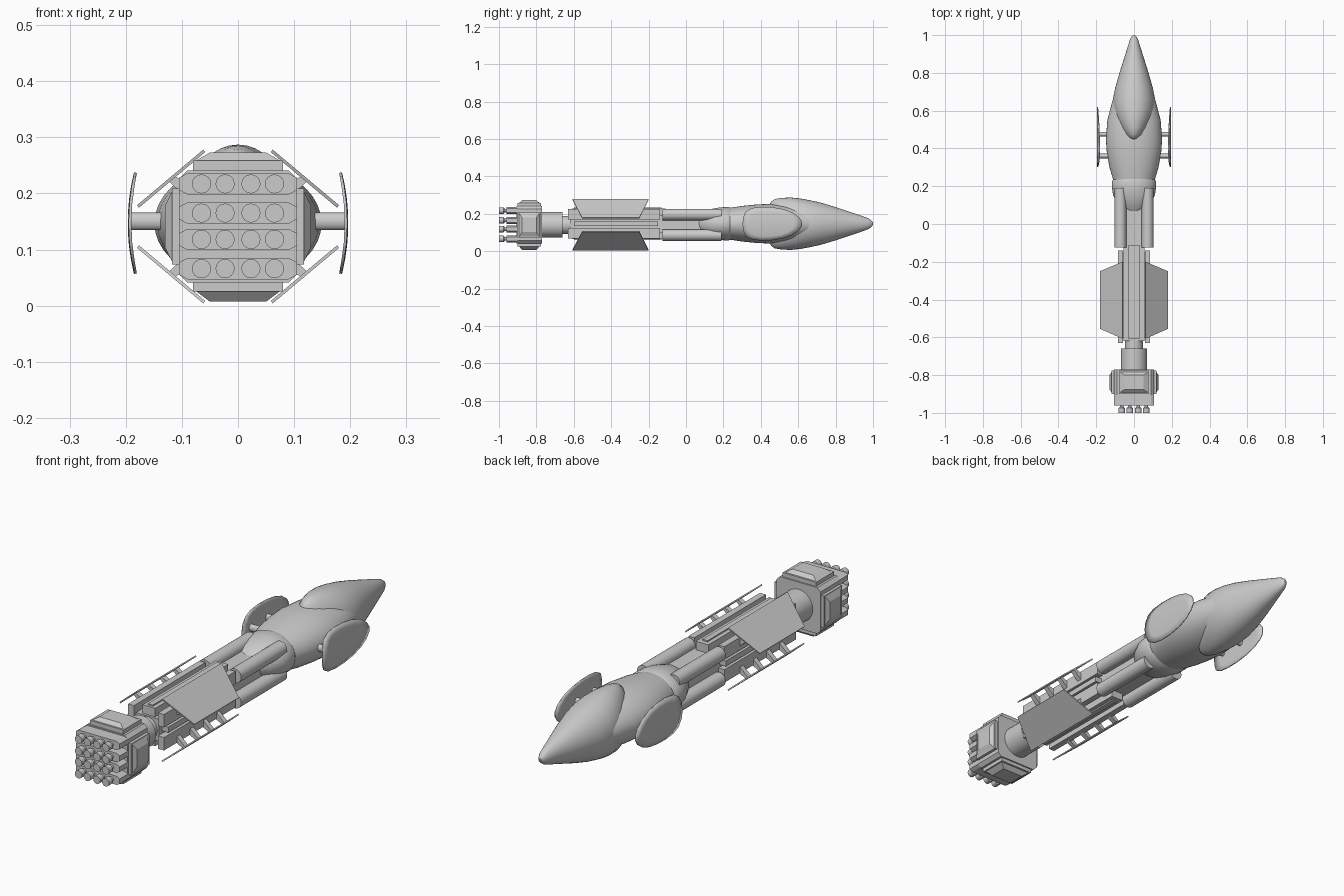
import bpy, bmesh, math
from mathutils import Matrix, Vector

if "Cube" in bpy.data.objects:
    bpy.data.objects.remove(bpy.data.objects["Cube"])

grey = bpy.data.materials.new("hull grey")
grey.use_nodes = True
tone = (0.6, 0.6, 0.6, 1)
grey.diffuse_color = tone
grey.node_tree.nodes["Principled BSDF"].inputs["Base Color"].default_value = tone

ZC = 0.147   # ship axis height
ZE = 0.141   # engine axis height
SIDES = (-1, 1)


def finish(name, bm, smooth=False):
    bmesh.ops.recalc_face_normals(bm, faces=bm.faces)
    mesh = bpy.data.meshes.new(name)
    bm.to_mesh(mesh)
    bm.free()
    mesh.materials.append(grey)
    obj = bpy.data.objects.new(name, mesh)
    bpy.context.collection.objects.link(obj)
    if smooth:
        bpy.ops.object.select_all(action='DESELECT')
        obj.select_set(True)
        bpy.context.view_layer.objects.active = obj
        bpy.ops.object.shade_smooth_by_angle(angle=math.radians(35))
    return obj


def loft(name, rings, x=0, z=ZC, segs=40):
    """Elliptical rings (y, half width, half height) skinned along y."""
    bm = bmesh.new()
    loops = []
    for y, rx, rz in rings:
        loops.append([bm.verts.new((x + rx * math.cos(a), y, z + rz * math.sin(a)))
                      for a in (math.tau * i / segs for i in range(segs))])
    for a, b in zip(loops, loops[1:]):
        for i in range(segs):
            j = (i + 1) % segs
            bm.faces.new((a[i], a[j], b[j], b[i]))
    bm.faces.new(loops[0])
    bm.faces.new(loops[-1])
    return finish(name, bm, True)


def tube(name, x, z, y0, y1, r, segs=24):
    return loft(name, [(y0, r, r), (y1, r, r)], x, z, segs)


def box(name, x, y, z):
    """Box from (min, max) pairs."""
    bm = bmesh.new()
    bmesh.ops.create_cube(bm, size=1)
    for v in bm.verts:
        v.co = [p[0] if c < 0 else p[1] for c, p in zip(v.co, (x, y, z))]
    return finish(name, bm)


def prism(name, points, offset):
    """Flat polygon pushed along an offset."""
    bm = bmesh.new()
    face = bm.faces.new([bm.verts.new(p) for p in points])
    ext = bmesh.ops.extrude_face_region(bm, geom=[face])
    bmesh.ops.translate(bm, vec=offset,
                        verts=[g for g in ext["geom"] if isinstance(g, bmesh.types.BMVert)])
    return finish(name, bm)


def armour(name, angle, half_width, base, mid, top):
    """Stepped plate with bevelled cap, turned about the engine axis."""
    bm = bmesh.new()
    steps = [(base, half_width, 0.062), (mid, half_width, 0.062),
             (mid, half_width - 0.006, 0.054), (top, half_width - 0.03, 0.038)]
    loops = [[bm.verts.new((sx * w, -0.838 + sy * d, h))
              for sx, sy in ((-1, -1), (1, -1), (1, 1), (-1, 1))] for h, w, d in steps]
    for a, b in zip(loops, loops[1:]):
        for i in range(4):
            bm.faces.new((a[i], a[i - 1], b[i - 1], b[i]))
    bm.faces.new(loops[-1])
    bm.faces.new(loops[0])
    bm.transform(Matrix.Translation((0, 0, ZE)) @ Matrix.Rotation(angle, 4, 'Y'))
    finish(name, bm)


# Forward hull, tall nose shroud and rear collar
loft("forward_hull", [(.22, .106, .083), (.3, .13, .095), (.38, .144, .103), (.45, .149, .106),
                      (.55, .141, .1), (.65, .115, .085), (.75, .08, .06), (.82, .03, .03)])
loft("nose_shroud", [(.44, .015, .09), (.455, .04, .118), (.475, .06, .132), (.51, .08, .138),
                     (.56, .1, .14), (.61, .111, .135), (.66, .112, .126), (.72, .1, .113),
                     (.8, .077, .089), (.88, .052, .062), (.94, .033, .042), (.975, .022, .029),
                     (.992, .013, .017), (1, .005, .006)])
loft("rear_collar", [(.06, .045, .04), (.1, .085, .068), (.15, .11, .082), (.18, .115, .087),
                     (.225, .117, .09), (.24, .108, .085)])

# Four long tanks behind the hull
for sx in SIDES:
    for sz in SIDES:
        tube("tank", sx * .072, ZC - .006 + sz * .055, -.125, .19, .031)

# Central spine with lengthwise beams
box("spine_core", (-.055, .055), (-.62, .1), (ZC - .05, ZC + .045))
for sz in SIDES:
    mid = ZC + sz * .062
    box("spine_rail", (-.03, .03), (-.61, -.11), (mid - .02, mid + .02))
    box("spine_ridge", (-.012, .012), (-.6, -.13), (mid - .026, mid + .026))
for sx in SIDES:
    for sz in SIDES:
        cx, cz = sx * .072, ZC + sz * .05
        box("corner_beam", (cx - .014, cx + .014), (-.63, -.14), (cz - .028, cz + .028))
    box("side_rail", (sx * .068 - .018, sx * .068 + .018), (-.6, -.15), (ZC - .012, ZC + .012))

# Four slanted panels carried on short struts
for sx in SIDES:
    for sz in SIDES:
        zi, zo = ZE + sz * .137, ZE + sz * .038
        normal = Vector((-sx * .0035, 0, -sz * .0045))
        prism("panel", [(sx * .062, -.607, zi), (sx * .062, -.2, zi),
                        (sx * .18, -.25, zo), (sx * .18, -.555, zo)], normal)
        for k in range(4):
            y = -.54 + k * .09
            prism("panel_strut", [(sx * .065, y, ZE + sz * .065), (sx * .085, y, ZE + sz * .045),
                                  (sx * .126, y, ZE + sz * .083), (sx * .116, y, ZE + sz * .091)],
                  (0, .022, 0))

# Side shields: bowed leaf plates on two pegs
OUTLINE = [(.302, 0), (.306, .035), (.32, .066), (.35, .083), (.4, .09), (.46, .088),
           (.52, .078), (.57, .06), (.605, .035), (.62, .012)]
ring = OUTLINE + [(y, -z) for y, z in reversed(OUTLINE[1:])]
for sx in SIDES:
    bm = bmesh.new()

    def bowed(y, z):
        return bm.verts.new((sx * (.194 - .011 * (z / .09) ** 2 - .05 * (y - .47) ** 2), y, ZC + z))

    hub = bowed(.45, 0)
    loops = [[bowed(.45 + (y - .45) * s, z * s) for y, z in ring] for s in (.25, .5, .75, 1)]
    for i in range(len(ring)):
        bm.faces.new((hub, loops[0][i - 1], loops[0][i]))
        for a, b in zip(loops, loops[1:]):
            bm.faces.new((a[i - 1], a[i], b[i], b[i - 1]))
    shield = finish("side_shield", bm, True)
    solid = shield.modifiers.new("thickness", 'SOLIDIFY')
    solid.thickness = .005
    solid.offset = 0
    for y in (.36, .475):
        peg = tube("shield_peg", 0, 0, -.035, .035, .012, 16)
        peg.rotation_euler = (0, 0, math.pi / 2)
        peg.scale = (1, 1, 1.3)
        peg.location = (sx * .158, y, ZC + .003)

# Neck and engine block
tube("neck_joint", 0, ZE, -.67, -.6, .048)
tube("neck", 0, ZE, -.78, -.66, .069, 32)
prism("engine_block", [(sx * x, -.905, ZE + sz * z) for sx, sz, pair in
                       ((1, 1, ((.105, .085), (.09, .1))), (-1, 1, ((.09, .1), (.105, .085))),
                        (-1, -1, ((.105, .085), (.09, .1))), (1, -1, ((.09, .1), (.105, .085))))
                       for x, z in pair], (0, .135, 0))
armour("armour_top", 0, .08, .095, .118, .132)
armour("armour_bottom", math.pi, .08, .095, .116, .134)
armour("armour_left", math.pi / 2, .068, .1, .118, .13)
armour("armour_right", -math.pi / 2, .068, .1, .118, .13)

# Four nozzle banks with four nozzles each
for z in (.066, .118, .165, .217):
    prism("nozzle_bank", [(-.105, -.96, z - .011), (-.09, -.96, z - .019), (.09, -.96, z - .019),
                          (.105, -.96, z - .011), (.105, -.96, z + .011), (.09, -.96, z + .019),
                          (-.09, -.96, z + .019), (-.105, -.96, z + .011)], (0, .06, 0))
    for x in (-.065, -.023, .023, .065):
        loft("nozzle", [(-1, .017, .017), (-.975, .017, .017), (-.968, .01, .01),
                        (-.955, .01, .01)], x, z, 16)
